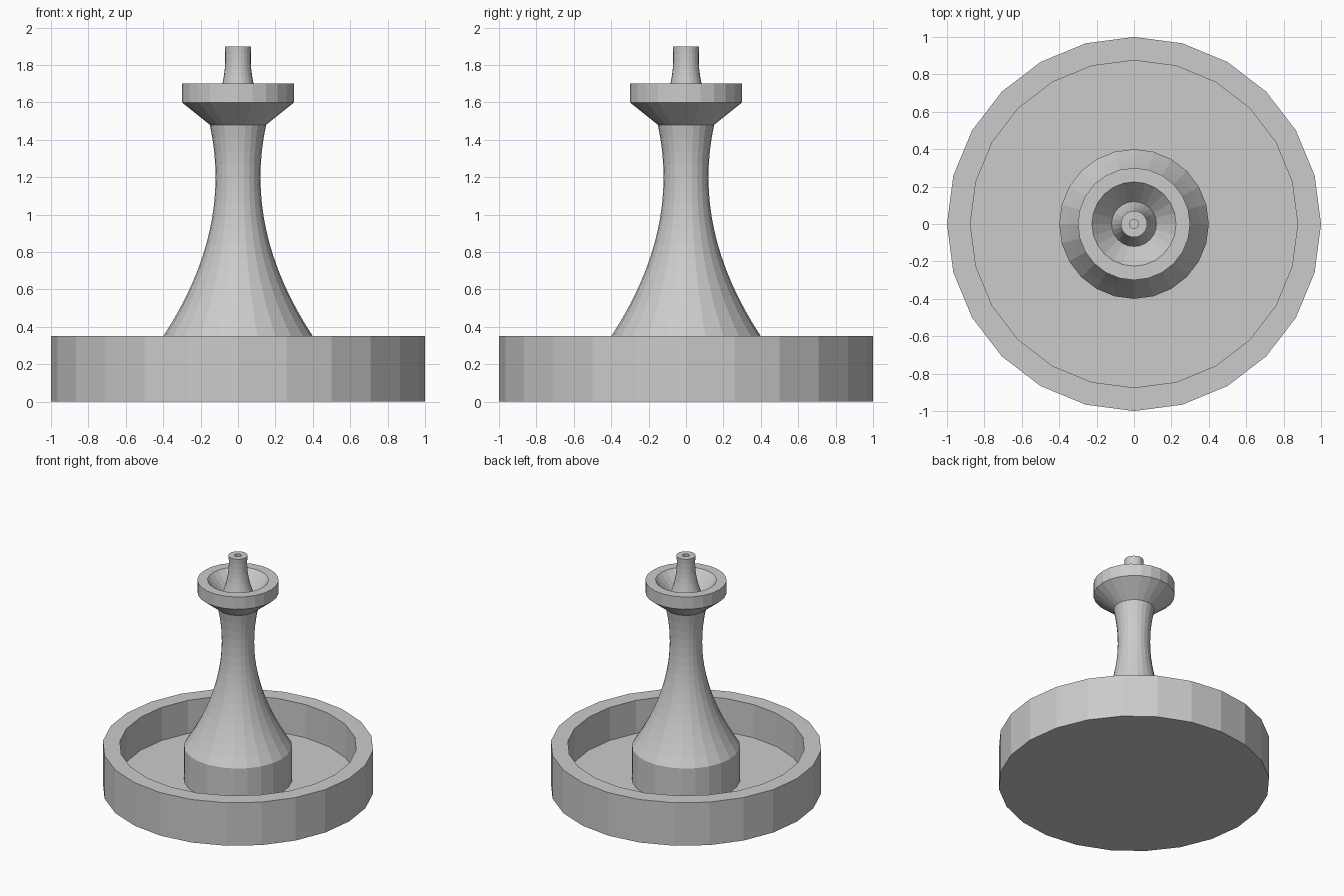
import bpy, bmesh
from math import cos, sin, tau

if "Cube" in bpy.data.objects:
    bpy.data.objects.remove(bpy.data.objects["Cube"])

SIDES = 24


def lathe(name, profile):
    """Spin an (radius, z) profile around z; zero radius becomes a flat cap."""
    bm = bmesh.new()
    rings = []
    for r, z in profile:
        if r == 0:
            rings.append(None)
        else:
            rings.append([bm.verts.new((r * cos(tau * i / SIDES), r * sin(tau * i / SIDES), z))
                          for i in range(SIDES)])
    for a, b in zip(rings, rings[1:]):
        if a is None:
            bm.faces.new(b[::-1])
        elif b is None:
            bm.faces.new(a)
        else:
            for i in range(SIDES):
                j = (i + 1) % SIDES
                bm.faces.new((a[i], a[j], b[j], b[i]))
    mesh = bpy.data.meshes.new(name)
    bm.to_mesh(mesh)
    bm.free()
    obj = bpy.data.objects.new(name, mesh)
    bpy.context.collection.objects.link(obj)
    return obj


def waisted(z0, z1, waist_z, waist_r, bend, steps):
    """Parabolic profile, narrowest at waist_z."""
    zs = [z0 + (z1 - z0) * i / steps for i in range(steps + 1)]
    return [(waist_r + bend * (z - waist_z) ** 2, z) for z in zs]


FLOOR = 0.08

# Wide basin with a ring-shaped floor
lathe("basin", [(0, 0), (1, 0), (1, 0.35), (0.875, 0.35), (0.875, FLOOR), (0.4, FLOOR)])

# Pedestal: straight drum, then a curved column
lathe("pedestal", [(0.4, FLOOR)] + waisted(0.35, 1.48, 1.2, 0.12, 0.28 / 0.85 ** 2, 16))

# Small upper bowl
lathe("upper_bowl", [(0.15, 1.48), (0.3, 1.6), (0.3, 1.7), (0.225, 1.7), (0.12, 1.58)])

# Spout with a small water hole
lathe("spout", waisted(1.58, 1.9, 1.84, 0.068, 0.77, 8) + [(0.025, 1.9), (0.025, 1.84), (0, 1.84)])
